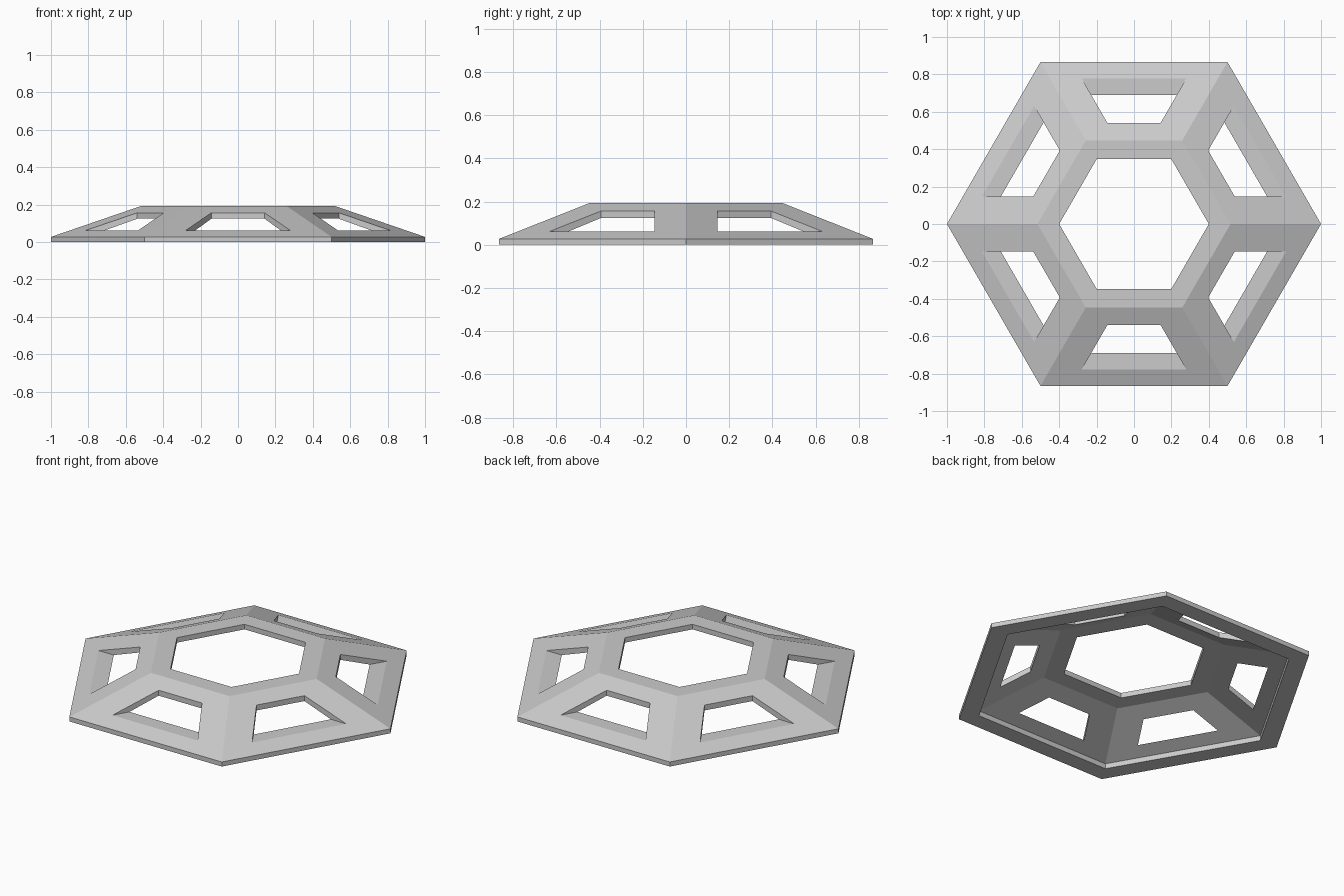
import bpy, bmesh
from math import radians, cos, sin, tan
from mathutils import Matrix, Vector

cube = bpy.data.objects.get("Cube")
if cube:
    bpy.data.objects.remove(cube, do_unlink=True)

SIDES = 6
STEP = radians(360 / SIDES)


def make_object(name, bm):
    bmesh.ops.recalc_face_normals(bm, faces=bm.faces[:])
    mesh = bpy.data.meshes.new(name)
    bm.to_mesh(mesh)
    bm.free()
    obj = bpy.data.objects.new(name, mesh)
    bpy.context.collection.objects.link(obj)
    return obj


# Single plain material
grey = bpy.data.materials.new("light_grey")
grey.use_nodes = True
colour = (0.6, 0.6, 0.6, 1)
grey.diffuse_color = colour
grey.node_tree.nodes["Principled BSDF"].inputs["Base Color"].default_value = colour

# Hexagonal shell: corner radius and height, swept round six corners
profile = [(1, 0), (1, 0.027), (0.516, 0.193), (0.4, 0.193),
           (0.4, 0.163), (0.515, 0.163), (0.886, 0.03), (0.886, 0)]
bm = bmesh.new()
rings = [[bm.verts.new((r * cos(i * STEP), r * sin(i * STEP), z))
          for i in range(SIDES)] for r, z in profile]
for k, ring in enumerate(rings):
    following = rings[(k + 1) % len(rings)]
    for i in range(SIDES):
        j = (i + 1) % SIDES
        bm.faces.new((ring[i], ring[j], following[j], following[i]))
frame = make_object("hexagonal_frame", bm)
frame.data.materials.append(grey)

# Window cutters: upright trapezoid prisms leaving parallel-sided corner struts
STRUT_HALF = 0.147
SILL, INNER, OUTER, TOP = 0.062, 0.54, 0.85, 0.3


def half_width(y):
    return y * tan(STEP / 2) - STRUT_HALF / cos(STEP / 2)


bm = bmesh.new()
for i in range(SIDES):
    turn = Matrix.Rotation(i * STEP, 4, 'Z')
    outline = [(-half_width(INNER), INNER), (half_width(INNER), INNER),
               (half_width(OUTER), OUTER), (-half_width(OUTER), OUTER)]
    base = bm.faces.new([bm.verts.new(turn @ Vector((x, y, SILL)))
                         for x, y in outline])
    raised = bmesh.ops.extrude_face_region(bm, geom=[base], use_keep_orig=True)
    lifted = [v for v in raised["geom"] if isinstance(v, bmesh.types.BMVert)]
    bmesh.ops.translate(bm, verts=lifted, vec=(0, 0, TOP - SILL))
cutter = make_object("window_cutter", bm)
cutter.data.materials.append(grey)
cutter.hide_render = True

# Cut the six windows and drop the cutter
cut = frame.modifiers.new("windows", 'BOOLEAN')
cut.operation = 'DIFFERENCE'
cut.solver = 'EXACT'
cut.object = cutter
bpy.context.view_layer.objects.active = frame
bpy.ops.object.modifier_apply(modifier=cut.name)
bpy.data.objects.remove(cutter, do_unlink=True)
